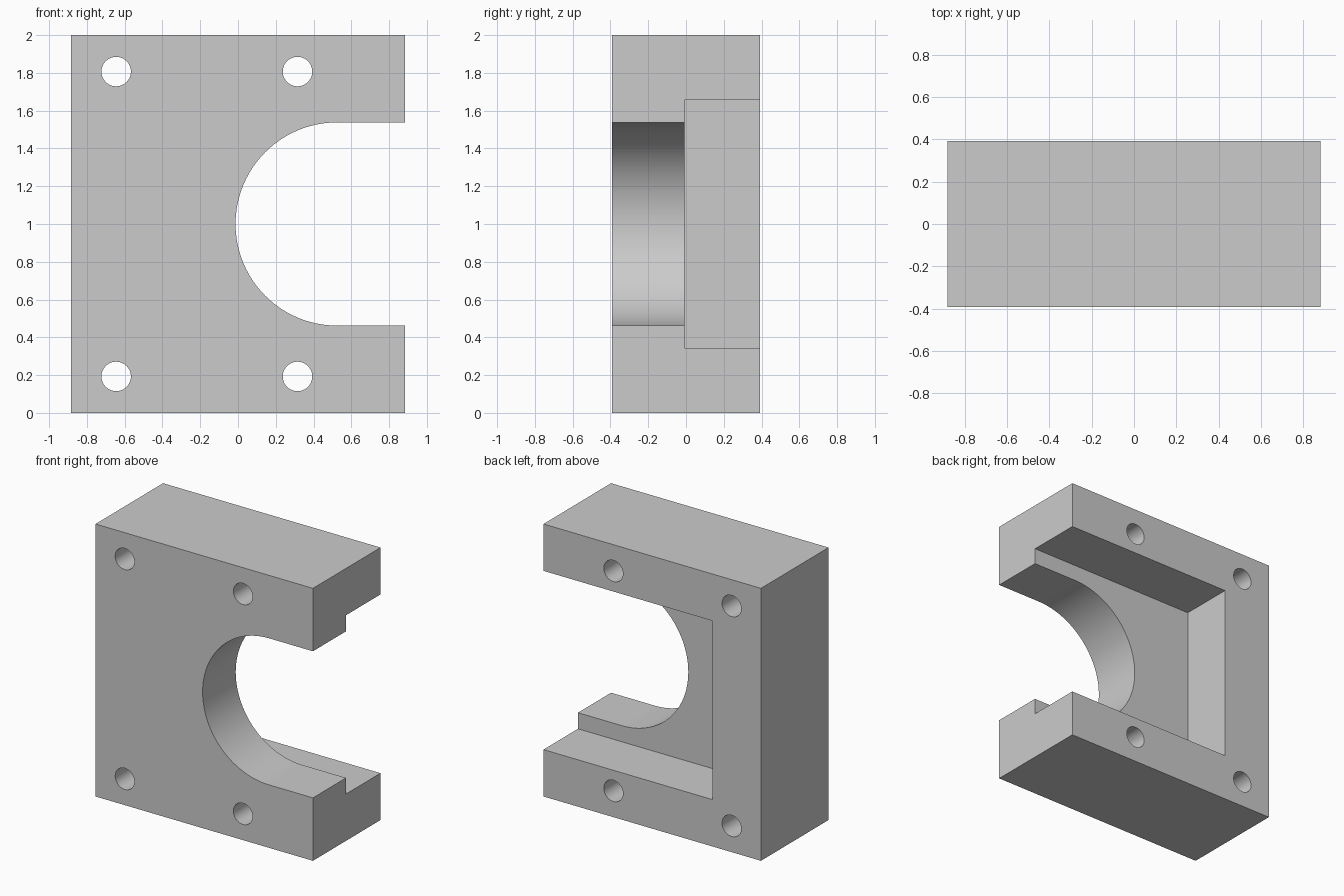
import bpy, math

if "Cube" in bpy.data.objects:
    bpy.data.objects.remove(bpy.data.objects["Cube"], do_unlink=True)

# Overall half sizes and mid height
HALF_X, HALF_Y, MID_Z = 0.883, 0.392, 1.0
POCKET_FLOOR = -0.008
SLOT_X, SLOT_R = 0.525, 0.538

grey = bpy.data.materials.new("light_grey")
grey.use_nodes = True
colour = (0.6, 0.6, 0.6, 1)
grey.diffuse_color = colour
grey.node_tree.nodes["Principled BSDF"].inputs["Base Color"].default_value = colour


def box(name, x0, x1, y0, y1, z0, z1):
    bpy.ops.mesh.primitive_cube_add(
        size=1, location=((x0 + x1) / 2, (y0 + y1) / 2, (z0 + z1) / 2))
    ob = bpy.context.object
    ob.name = name
    ob.scale = (x1 - x0, y1 - y0, z1 - z0)
    bpy.ops.object.transform_apply(location=False, rotation=False, scale=True)
    return ob


def bore(name, x, z, radius, sides):
    bpy.ops.mesh.primitive_cylinder_add(
        vertices=sides, radius=radius, depth=2,
        location=(x, 0, z), rotation=(math.pi / 2, 0, 0))
    bpy.context.object.name = name
    return bpy.context.object


def combine(target, tool, operation):
    # Apply a boolean, then discard the helper
    tool.hide_render = True
    mod = target.modifiers.new("cut", "BOOLEAN")
    mod.operation, mod.solver, mod.object = operation, "EXACT", tool
    bpy.context.view_layer.objects.active = target
    bpy.ops.object.modifier_apply(modifier=mod.name)
    bpy.data.objects.remove(tool, do_unlink=True)


# Solid block
block = box("mounting_block", -HALF_X, HALF_X, -HALF_Y, HALF_Y, 0, 2)

# Round-ended slot open on one side: bore plus a straight channel
slot = bore("slot_cutter", SLOT_X, MID_Z, SLOT_R, 96)
channel = box("channel_cutter", SLOT_X, 1.5, -1, 1, MID_Z - SLOT_R, MID_Z + SLOT_R)
combine(slot, channel, "UNION")
combine(block, slot, "DIFFERENCE")

# Rectangular pocket in the back, open on the same side
pocket = box("pocket_cutter", -0.49, 1.5, POCKET_FLOOR, 1, MID_Z - 0.656, MID_Z + 0.656)
combine(block, pocket, "DIFFERENCE")

# Four bolt holes right through
for x in (-0.645, 0.315):
    for side in (-1, 1):
        combine(block, bore("hole_cutter", x, MID_Z + side * 0.807, 0.078, 48), "DIFFERENCE")

# Finish
block.data.materials.clear()
block.data.materials.append(grey)
bpy.ops.object.select_all(action="DESELECT")
block.select_set(True)
bpy.context.view_layer.objects.active = block
bpy.ops.object.shade_smooth_by_angle(angle=math.radians(30))
